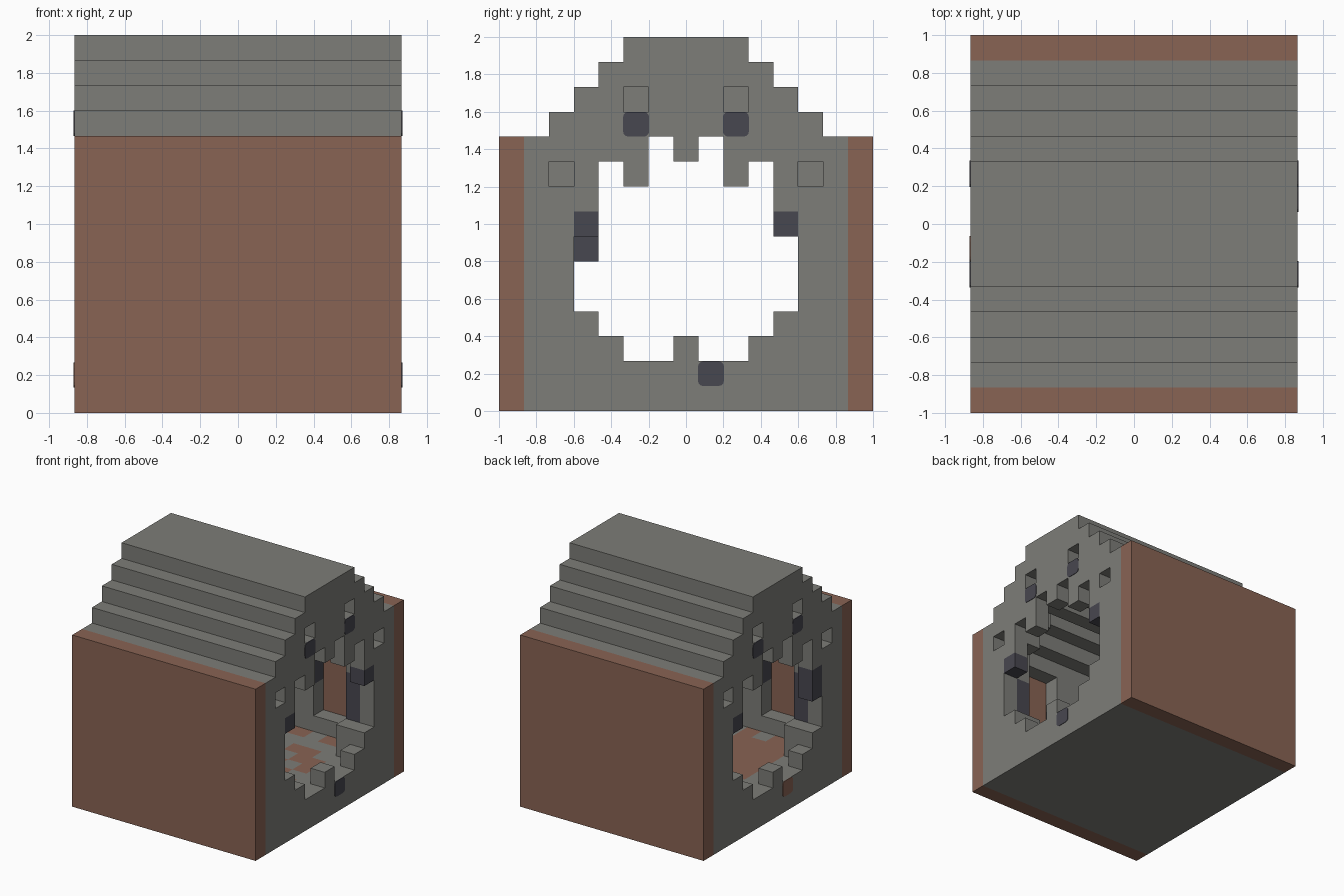
import bpy, bmesh, random
from mathutils import Vector

random.seed(4)
cube = bpy.data.objects.get("Cube")
if cube:
    bpy.data.objects.remove(cube, do_unlink=True)

U = 2 / 15                      # block size
NX, NY, NZ = 13, 15, 15         # blocks along each axis


def material(name, rgb):
    m = bpy.data.materials.new(name)
    m.use_nodes = True
    m.diffuse_color = (*rgb, 1)
    m.node_tree.nodes["Principled BSDF"].inputs["Base Color"].default_value = (*rgb, 1)
    return m


STONE = material("grey stone", (0.205, 0.205, 0.188))
DIRT = material("brown dirt", (0.25, 0.126, 0.088))
ORE = material("dark ore", (0.064, 0.063, 0.08))

# Half widths of the hollow by height: mouth, inner rim, chamber
MOUTH = {2: 2, 3: 3, 4: 4, 5: 4, 6: 4, 7: 3, 8: 3, 9: 3, 10: 1}
RIM = {2: 3, 3: 3, 4: 4, 5: 4, 6: 4, 7: 4, 8: 4, 9: 3, 10: 2}
CHAMBER = {2: 5, 3: 6, 4: 6, 5: 6, 6: 6, 7: 6, 8: 6, 9: 5, 10: 4, 11: 3, 12: 2}
TEETH = {(0, 2), (2, 9), (0, 10)}
PITS = {(2, 12), (5, 9)}


def is_outside(j, k):
    return k > 10 and abs(j - 7) > 16 - k


def is_open(i, j, k):
    e, a = min(i, NX - 1 - i), abs(j - 7)
    if e == 0:
        return (a, k) in PITS or (a <= MOUTH.get(k, -1) and (a, k) not in TEETH)
    if e == 1:
        return a <= RIM.get(k, -1)
    if a == 6 and e >= 5:       # pillars between the niches
        return False
    if k > 10 and random.random() < 0.3:   # hanging blocks
        return False
    return a <= CHAMBER.get(k, -1)


def kind(i, j, k):
    e, a = min(i, NX - 1 - i), abs(j - 7)
    if a == 7:
        return "dirt"
    if (e == 0 and a == 4 and k == 7) or (e == 1 and a == 5 and k in (4, 5, 6)):
        return "ore"
    if a == 6 and e == 5 and k in (5, 6):
        return "ore"
    if (i, j, k) == (0, 3, 6):
        return "ore"
    if k == 1 and e >= 2 and a <= 5 and random.random() < 0.6:
        return "dirt"
    return "stone"


blocks = {}
for i in range(NX):
    for j in range(NY):
        for k in range(NZ):
            if not is_outside(j, k) and not is_open(i, j, k):
                blocks[i, j, k] = kind(i, j, k)
blocks[0, 3, 6] = "ore"


def build(name, sort, mat):
    """Skin every exposed side of the blocks of one sort."""
    bm = bmesh.new()
    for cell, s in blocks.items():
        if s != sort:
            continue
        centre = Vector(((cell[0] - 6) * U, (cell[1] - 7) * U, (cell[2] + 0.5) * U))
        for axis in range(3):
            for sign in (-1, 1):
                near = list(cell)
                near[axis] += sign
                if tuple(near) in blocks:
                    continue
                n, p, q = Vector(), Vector(), Vector()
                n[axis] = sign * U / 2
                p[(axis + 1) % 3] = U / 2
                q[(axis + 2) % 3] = sign * U / 2
                bm.faces.new([bm.verts.new(centre + n + v)
                              for v in (-p - q, p - q, p + q, q - p)])
    bmesh.ops.remove_doubles(bm, verts=bm.verts, dist=0.001)
    finish(name, bm, mat)


def finish(name, bm, mat):
    mesh = bpy.data.meshes.new(name)
    bm.to_mesh(mesh)
    bm.free()
    mesh.materials.append(mat)
    bpy.context.collection.objects.link(bpy.data.objects.new(name, mesh))


def patch(name, side, j, k, mat):
    """Thin round-cornered plate on one end wall."""
    bm = bmesh.new()
    bmesh.ops.create_cube(bm, size=1)
    for v in bm.verts:
        v.co = Vector((v.co.x * 0.008, v.co.y * U * 1.05, v.co.z * U))
    edges = [e for e in bm.edges if abs(e.verts[0].co.x - e.verts[1].co.x) > 0.001]
    bmesh.ops.bevel(bm, geom=edges, offset=0.03, segments=3, profile=0.5, affect='EDGES')
    bmesh.ops.translate(bm, verts=bm.verts,
                        vec=(side * NX * U / 2, (j - 7) * U, (k + 0.5) * U))
    finish(name, bm, mat)


build("stone_shell", "stone", STONE)
build("dirt_walls_and_floor", "dirt", DIRT)
build("ore_blocks", "ore", ORE)

# Patches on both end walls
for side, end in ((1, "left"), (-1, "right")):
    for j in (5, 9):
        patch(f"{end}_upper_patch_{j}", side, j, 11, ORE)
    patch(f"{end}_lower_patch", side, 7 + side, 1, ORE if side > 0 else DIRT)
